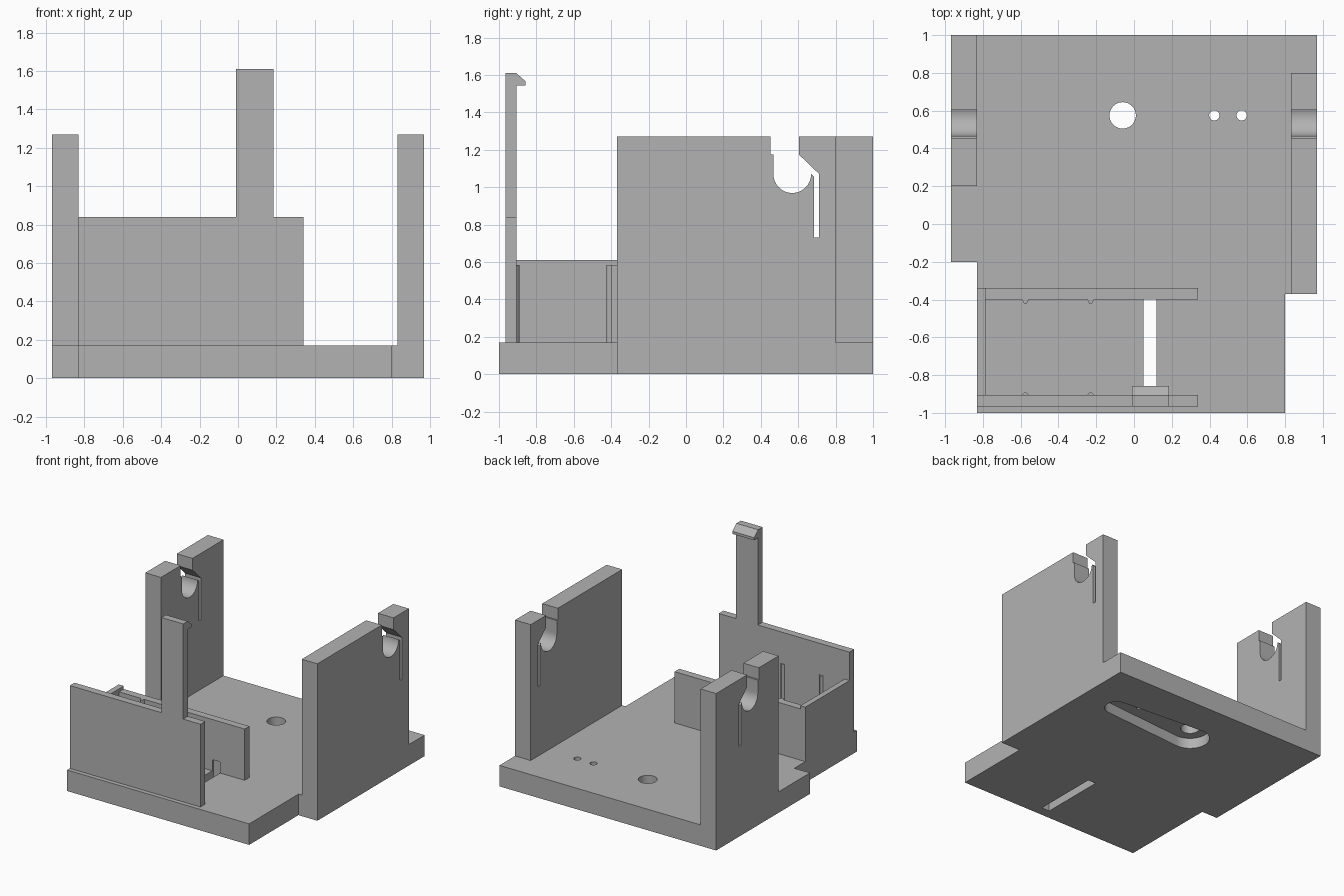
import bpy, bmesh
from math import sin, cos, pi, acos
from mathutils import Vector

cube = bpy.data.objects.get("Cube")
if cube:
    bpy.data.objects.remove(cube, do_unlink=True)

grey = bpy.data.materials.new("plain grey")
grey.use_nodes = True
COLOUR = (0.45, 0.45, 0.45, 1)
grey.diffuse_color = COLOUR
grey.node_tree.nodes["Principled BSDF"].inputs["Base Color"].default_value = COLOUR


def prism(name, outline, lo, hi, axis="z"):
    """Extrude an outline: (x, y) along z, or (y, z) along x."""
    place = (lambda a, b: (a, b, lo)) if axis == "z" else (lambda a, b: (lo, a, b))
    shift = Vector((0, 0, hi - lo)) if axis == "z" else Vector((hi - lo, 0, 0))
    bm = bmesh.new()
    face = bm.faces.new([bm.verts.new(place(a, b)) for a, b in outline])
    top = bmesh.ops.extrude_face_region(bm, geom=[face])["geom"]
    bmesh.ops.translate(bm, vec=shift, verts=[v for v in top if isinstance(v, bmesh.types.BMVert)])
    bmesh.ops.recalc_face_normals(bm, faces=bm.faces)
    mesh = bpy.data.meshes.new(name)
    bm.to_mesh(mesh)
    bm.free()
    mesh.materials.append(grey)
    obj = bpy.data.objects.new(name, mesh)
    bpy.context.collection.objects.link(obj)
    return obj


def box(name, x0, x1, y0, y1, z0, z1):
    return prism(name, [(x0, y0), (x1, y0), (x1, y1), (x0, y1)], z0, z1)


def arc(cx, cy, r, start, end, steps=24):
    angles = [start + (end - start) * i / steps for i in range(steps + 1)]
    return [(cx + r * cos(t), cy + r * sin(t)) for t in angles]


def cut(obj, cutters):
    for c in cutters:
        c.hide_render = True
        mod = obj.modifiers.new("cut", "BOOLEAN")
        mod.operation = "DIFFERENCE"
        mod.solver = "EXACT"
        mod.object = c
    graph = bpy.context.evaluated_depsgraph_get()
    mesh = bpy.data.meshes.new_from_object(obj.evaluated_get(graph))
    obj.modifiers.clear()
    obj.data = mesh


FLOOR = 0.17
WALL_TOP = 1.27

# Base plate with stepped front corners
base = prism("base_plate", [(-0.83, -1), (0.8, -1), (0.8, -0.37), (0.97, -0.37),
                            (0.97, 1), (-0.97, 1), (-0.97, -0.2), (-0.83, -0.2)], 0, FLOOR)

# Side walls with a snap-in shaft seat and a flex slot
seat = [(0.453, WALL_TOP), (0.453, 1.175), (0.467, 1.175)]
seat += arc(0.568, 1.07, 0.101, pi, 2 * pi)
seat += [(0.684, 1.055), (0.684, 0.73), (0.71, 0.73), (0.71, 1.072),
         (0.603, 1.175), (0.603, WALL_TOP)]
for name, x0, x1, y0, y1 in (("left_wall", 0.83, 0.97, -0.37, 0.8),
                             ("right_wall", -0.97, -0.83, 0.2, 1)):
    prism(name, [(y0, FLOOR), (y0, WALL_TOP)] + seat + [(y1, WALL_TOP), (y1, FLOOR)], x0, x1, "x")

# Battery tray: front, back and end plates
front = box("tray_front", -0.83, 0.34, -0.965, -0.905, FLOOR, 0.84)
back = box("tray_back", -0.83, 0.34, -0.4, -0.34, FLOOR, 0.585)
box("tray_end", -0.83, -0.785, -0.905, -0.34, FLOOR, 0.61)

# Grip ribs inside the tray
for i, x in enumerate((-0.575, -0.23)):
    for side, y, depth in (("front", -0.905, 0.014), ("back", -0.4, -0.024)):
        outline = [(x - 0.018, y), (x - 0.008, y + depth * 0.8), (x, y + depth),
                   (x + 0.008, y + depth * 0.8), (x + 0.018, y)]
        prism(f"{side}_rib_{i + 1}", outline, FLOOR, 0.585)

# Upright latch with a hooked tip
prism("latch", [(-0.965, 0.84), (-0.965, 1.61), (-0.908, 1.61), (-0.857, 1.565),
                (-0.857, 1.544), (-0.905, 1.544), (-0.905, 0.84)], -0.01, 0.185, "x")

# Cutters: cable slot, round holes and the tapered pocket underneath
slot = box("slot_cutter", 0.05, 0.12, -0.92, -0.385, -0.1, 0.26)
holes = [prism("hole_cutter", arc(x, 0.575, r, 0, 2 * pi * 31 / 32, 31), -0.1, 0.3)
         for x, r in ((-0.06, 0.07), (0.425, 0.027), (0.57, 0.027))]
big, small, x_big, x_small = 0.145, 0.09, -0.06, 0.65
lean = acos((big - small) / (x_small - x_big))
pocket = prism("pocket_cutter", arc(x_big, 0.575, big, lean, 2 * pi - lean)
               + arc(x_small, 0.575, small, -lean, lean), -0.1, 0.085)
cut(base, [slot, pocket] + holes)
cut(front, [slot])
cut(back, [slot])
for c in [slot, pocket] + holes:
    bpy.data.objects.remove(c, do_unlink=True)

# Smooth the round surfaces, keep the edges sharp
bpy.ops.object.select_all(action="DESELECT")
for obj in bpy.context.collection.objects:
    if obj.type == "MESH":
        obj.select_set(True)
        bpy.context.view_layer.objects.active = obj
bpy.ops.object.shade_smooth_by_angle()
